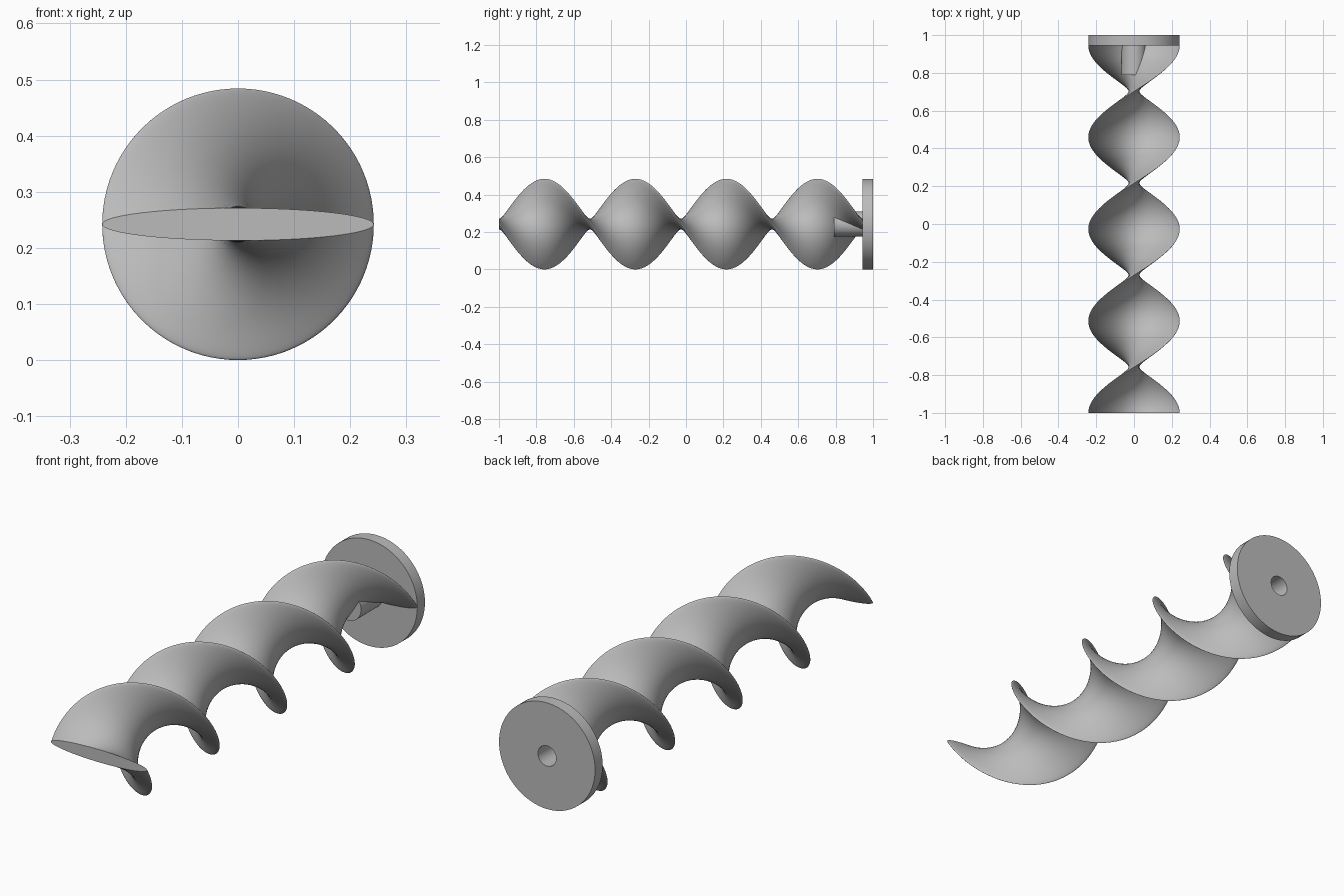
import bpy, bmesh, math
from mathutils import Matrix

if "Cube" in bpy.data.objects:
    bpy.data.objects.remove(bpy.data.objects["Cube"], do_unlink=True)

RADIUS, HALF_THICK = 0.242, 0.029
FRONT, CAP_FRONT, BACK = -1.0, 0.945, 1.0
COLLAR_FRONT, COLLAR_R, BORE_R = 0.79, 0.067, 0.046
TURNS, RINGS, SIDES = 2, 192, 72

grey = bpy.data.materials.new("plain grey")
grey.use_nodes = True
grey.diffuse_color = (0.5, 0.5, 0.5, 1)
grey.node_tree.nodes["Principled BSDF"].inputs["Base Color"].default_value = (0.5, 0.5, 0.5, 1)


def make_object(name, bm):
    bmesh.ops.recalc_face_normals(bm, faces=bm.faces)
    mesh = bpy.data.meshes.new(name)
    bm.to_mesh(mesh)
    bm.free()
    mesh.materials.append(grey)
    obj = bpy.data.objects.new(name, mesh)
    bpy.context.collection.objects.link(obj)
    return obj


def cylinder(name, radius, y0, y1):
    bm = bmesh.new()
    place = Matrix.Translation((0, (y0 + y1) / 2, RADIUS)) @ Matrix.Rotation(math.pi / 2, 4, "X")
    bmesh.ops.create_cone(bm, cap_ends=True, segments=SIDES, radius1=radius,
                          radius2=radius, depth=y1 - y0, matrix=place)
    return make_object(name, bm)


def twisted_blade(name):
    # Thin ellipse swept along y while it turns
    bm = bmesh.new()
    rings = []
    for i in range(RINGS + 1):
        t = i / RINGS
        turn = -2 * math.pi * TURNS * t
        c, s = math.cos(turn), math.sin(turn)
        ring = []
        for k in range(SIDES):
            a = 2 * math.pi * k / SIDES
            u, v = RADIUS * math.cos(a), HALF_THICK * math.sin(a)
            y = FRONT + (CAP_FRONT + 0.001 - FRONT) * t
            ring.append(bm.verts.new((u * c - v * s, y, RADIUS + u * s + v * c)))
        rings.append(ring)
    for lower, upper in zip(rings, rings[1:]):
        for k in range(SIDES):
            n = (k + 1) % SIDES
            bm.faces.new((lower[k], lower[n], upper[n], upper[k]))
    bm.faces.new(rings[0])
    bm.faces.new(rings[-1])
    return make_object(name, bm)


parts = [
    twisted_blade("screw_blade"),
    cylinder("shaft_collar", COLLAR_R, COLLAR_FRONT, CAP_FRONT + 0.001),
    cylinder("end_disc", RADIUS, CAP_FRONT, BACK),
]

# Blind shaft hole through the disc, collar and blade core
cutter = cylinder("shaft_hole_cutter", BORE_R, COLLAR_FRONT + 0.012, BACK + 0.05)
cutter.hide_render = True
for part in parts:
    bpy.ops.object.select_all(action="DESELECT")
    part.select_set(True)
    bpy.context.view_layer.objects.active = part
    cut = part.modifiers.new("shaft_hole", "BOOLEAN")
    cut.operation = "DIFFERENCE"
    cut.solver = "EXACT"
    cut.object = cutter
    bpy.ops.object.modifier_apply(modifier=cut.name)
    bpy.ops.object.shade_smooth_by_angle(angle=math.radians(35))
bpy.data.objects.remove(cutter, do_unlink=True)
